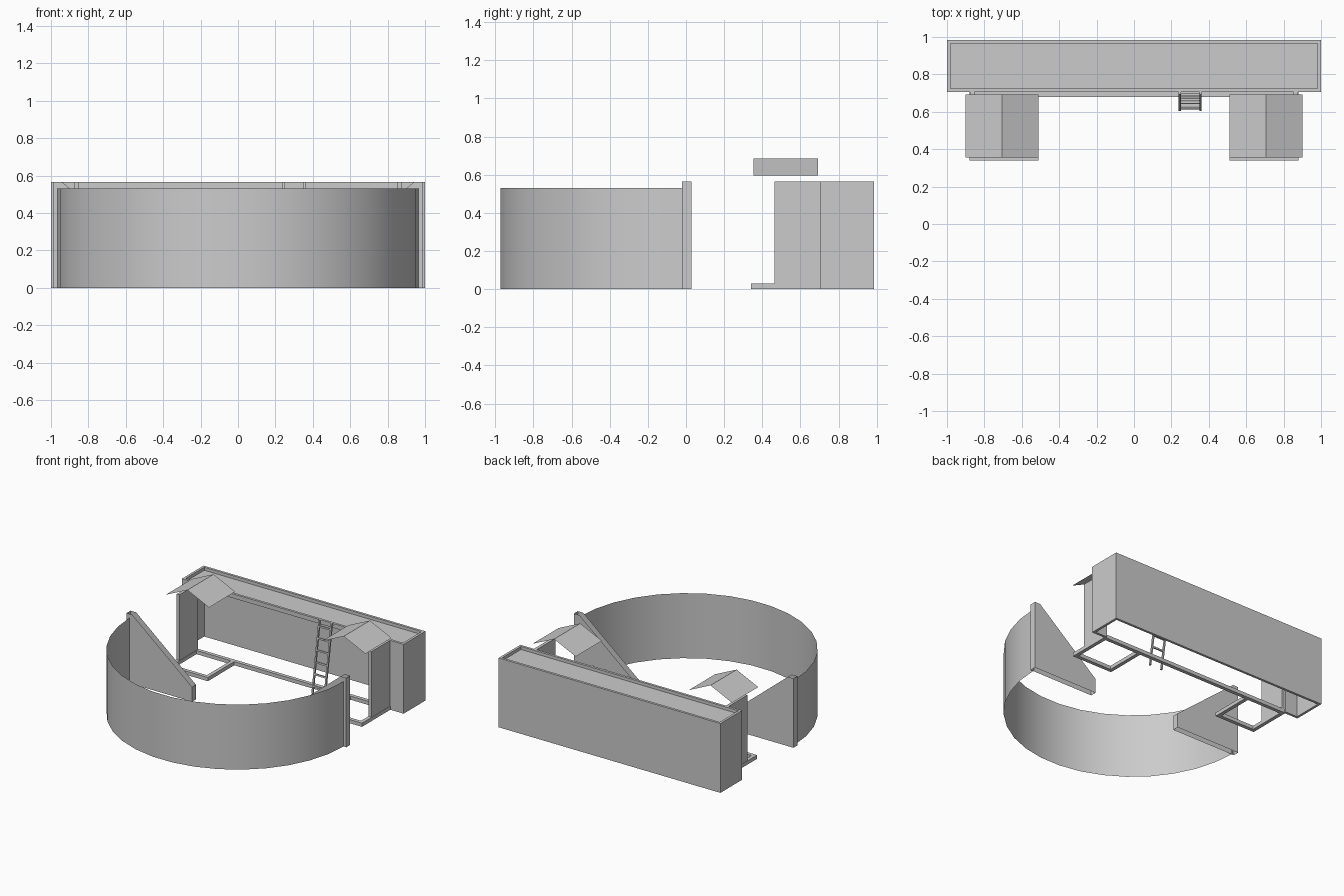
import bpy, math

if "Cube" in bpy.data.objects:
    bpy.data.objects.remove(bpy.data.objects["Cube"])


def mesh_object(name, verts, faces):
    mesh = bpy.data.meshes.new(name)
    mesh.from_pydata(verts, [], faces)
    mesh.update()
    obj = bpy.data.objects.new(name, mesh)
    bpy.context.collection.objects.link(obj)
    return obj


def box(name, x, y, z, lean=0.0):
    """Box from (min, max) ranges; lean shifts y in proportion to z."""
    verts = [(a, b + lean * c, c) for c in z for b in y for a in x]
    faces = [(0, 2, 3, 1), (4, 5, 7, 6), (0, 1, 5, 4),
             (2, 6, 7, 3), (0, 4, 6, 2), (1, 3, 7, 5)]
    return mesh_object(name, verts, faces)


def side_box(name, s, x, y, z):
    return box(name, sorted((s * x[0], s * x[1])), y, z)


# curved front wall: a thin half-round sheet
N, H = 17, 0.53
verts = []
for i in range(N + 1):
    a = math.pi * i / N
    px, py = 0.967 * math.cos(a), -0.01 - 0.967 * math.sin(a)
    verts += [(px, py, 0), (px, py, H)]
wall = mesh_object("curved_wall", verts,
                   [(2*i, 2*i + 1, 2*i + 3, 2*i + 2) for i in range(N)])
for p in wall.data.polygons:
    p.use_smooth = True

# long back shelter: back wall and roof slab with a raised rim, open in front and below
TOP, SLAB, FLOOR = 0.565, 0.53, 0.54
Y0, Y1, T = 0.705, 0.985, 0.02
box("back_wall", (-1, 1), (Y1 - T, Y1), (0, TOP))
box("roof_slab", (-0.98, 0.98), (Y0 + T, Y1 - T), (SLAB, FLOOR))
box("roof_front_rim", (-0.98, 0.98), (Y0, Y0 + T), (SLAB, TOP))
box("floor_rail", (-0.88, 0.88), (0.68, 0.71), (0, 0.03))

for s, side in ((-1, "left"), (1, "right")):
    # shelter ends and projecting side walls
    side_box(side + "_end_wall", s, (0.98, 1.0), (Y0, Y1 - T), (0, TOP))
    side_box(side + "_front_panel", s, (0.87, 0.98), (Y0, Y0 + T), (0, SLAB))
    side_box(side + "_side_wall", s, (0.853, 0.878), (0.465, Y0), (0, TOP))
    # low floor frame under each canopy
    side_box(side + "_frame_front", s, (0.51, 0.88), (0.34, 0.37), (0, 0.03))
    side_box(side + "_frame_inner", s, (0.51, 0.54), (0.37, 0.68), (0, 0.03))
    side_box(side + "_frame_outer", s, (0.85, 0.88), (0.37, 0.68), (0, 0.03))
    # gabled canopy sheet
    verts = [(s * x, y, z) for x, z in ((0.51, 0.595), (0.705, 0.685), (0.9, 0.595))
             for y in (0.355, 0.692)]
    mesh_object(side + "_canopy", verts, [(0, 1, 3, 2), (2, 3, 5, 4)])
    # sloping wing wall: two sheets joined at the upright ends
    prof = [(0.4, 0), (0.4, 0.12), (0.94, TOP), (0.99, TOP), (0.99, 0)]
    verts = [(s * x, y, z) for y in (-0.02, 0.03) for x, z in prof]
    mesh_object(side + "_wing_wall", verts,
                [(0, 1, 2, 3, 4), (9, 8, 7, 6, 5), (0, 5, 6, 1), (3, 8, 9, 4)])

# leaning ladder
LEAN = 0.09 / TOP
for name, x in (("ladder_left_rail", 0.245), ("ladder_right_rail", 0.355)):
    box(name, (x - 0.006, x + 0.006), (0.603, 0.618), (0, TOP), LEAN)
for i in range(6):
    z = 0.05 + i * 0.092
    box("ladder_rung", (0.25, 0.35), (0.605, 0.616), (z, z + 0.012), LEAN)
